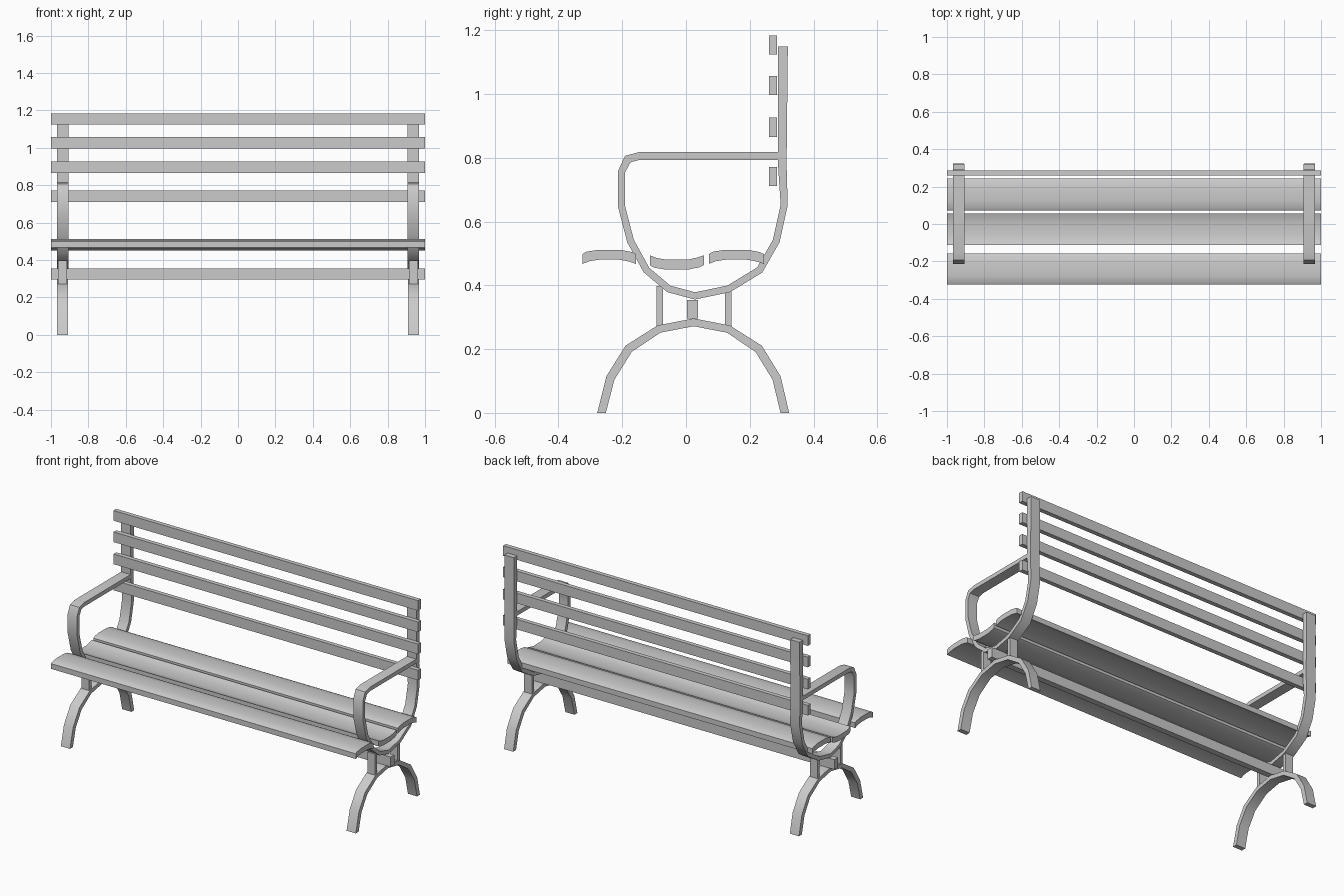
import bpy, bmesh
from mathutils import Vector

if "Cube" in bpy.data.objects:
    bpy.data.objects.remove(bpy.data.objects["Cube"])


def extrude_rings(name, left, right, x0, x1):
    """Solid strip bounded by two (y, z) polylines, extruded from x0 to x1."""
    bm = bmesh.new()
    rings = [[bm.verts.new(v) for v in ((x0, *a), (x1, *a), (x1, *b), (x0, *b))]
             for a, b in zip(left, right)]
    for r, s in zip(rings, rings[1:]):
        for i in range(4):
            j = (i + 1) % 4
            bm.faces.new((r[i], r[j], s[j], s[i]))
    bm.faces.new(rings[0][::-1])
    bm.faces.new(rings[-1])
    bmesh.ops.recalc_face_normals(bm, faces=bm.faces)
    me = bpy.data.meshes.new(name)
    bm.to_mesh(me)
    bm.free()
    ob = bpy.data.objects.new(name, me)
    bpy.context.collection.objects.link(ob)
    bpy.context.view_layer.objects.active = ob
    ob.select_set(True)
    bpy.ops.object.shade_smooth_by_angle()
    ob.select_set(False)
    return ob


def strip(name, pts, thick, x0, x1):
    """Flat bar following a centreline with mitred joints and axis-aligned ends."""
    p = [Vector(q) for q in pts]
    left, right = [], []
    for i, q in enumerate(p):
        t = thick[i] if isinstance(thick, list) else thick
        if i in (0, len(p) - 1):
            d = p[1] - p[0] if i == 0 else p[-1] - p[-2]
            d = Vector((d.x, 0)) if abs(d.x) > abs(d.y) else Vector((0, d.y))
            d.normalize()
            k = 1
        else:
            a, b = (q - p[i - 1]).normalized(), (p[i + 1] - q).normalized()
            d = (a + b).normalized()
            k = 1 / max(d.dot(a), 0.5)
        n = Vector((-d.y, d.x)) * t / 2 * k
        left.append(tuple(q + n))
        right.append(tuple(q - n))
    return extrude_rings(name, left, right, x0, x1)


def box(name, x0, x1, y0, y1, z0, z1):
    return extrude_rings(name, [(y0, z0), (y0, z1)], [(y1, z0), (y1, z1)], x0, x1)


# Seat slats: outer two crowned, middle one dished
for i, (y0, y1, z, rise) in enumerate([(-0.324, -0.157, 0.483, 0.013),
                                       (-0.113, 0.056, 0.479, -0.014),
                                       (0.072, 0.244, 0.483, 0.013)]):
    w = y1 - y0
    prof = [(y0, z), (y0 + 0.1 * w, z + 0.6 * rise), (y0 + 0.3 * w, z + rise),
            (y0 + 0.7 * w, z + rise), (y0 + 0.9 * w, z + 0.5 * rise), (y1, z)]
    strip(f"seat_slat_{i + 1}", prof, 0.031, -1, 1)

# Back slats
for i, z in enumerate((1.154, 1.027, 0.896, 0.741)):
    box(f"back_slat_{i + 1}", -1, 1, 0.26, 0.286, z - 0.03, z + 0.03)

# Stretcher between the end frames
box("stretcher", -1, 1, 0.003, 0.038, 0.296, 0.354)

# End frames: armrest, seat cradle and back post in one bent bar
frame = [(0.292, 0.806), (-0.146, 0.806), (-0.183, 0.796), (-0.202, 0.757),
         (-0.202, 0.647), (-0.174, 0.539), (-0.124, 0.448), (-0.054, 0.389),
         (0.028, 0.367), (0.134, 0.389), (0.231, 0.448), (0.283, 0.539),
         (0.308, 0.652), (0.302, 0.78), (0.304, 1.15)]
thick = [0.024] * 3 + [0.022] * 10 + [0.027, 0.031]
arch = [(-0.265, 0), (-0.237, 0.11), (-0.180, 0.201), (-0.085, 0.263),
        (0.024, 0.284), (0.133, 0.263), (0.228, 0.201), (0.284, 0.11), (0.310, 0)]
for side, cx in (("left", -0.938), ("right", 0.938)):
    strip(f"{side}_frame", frame, thick, cx - 0.031, cx + 0.031)
    strip(f"{side}_leg_arch", arch, [0.027] * 3 + [0.024] * 3 + [0.027] * 3,
          cx - 0.030, cx + 0.030)
    # Posts joining the leg arch to the cradle
    for end, y in (("front", -0.082), ("back", 0.132)):
        box(f"{side}_{end}_post", cx - 0.025, cx + 0.025, y - 0.010, y + 0.010,
            0.265, 0.398 if end == "front" else 0.388)
